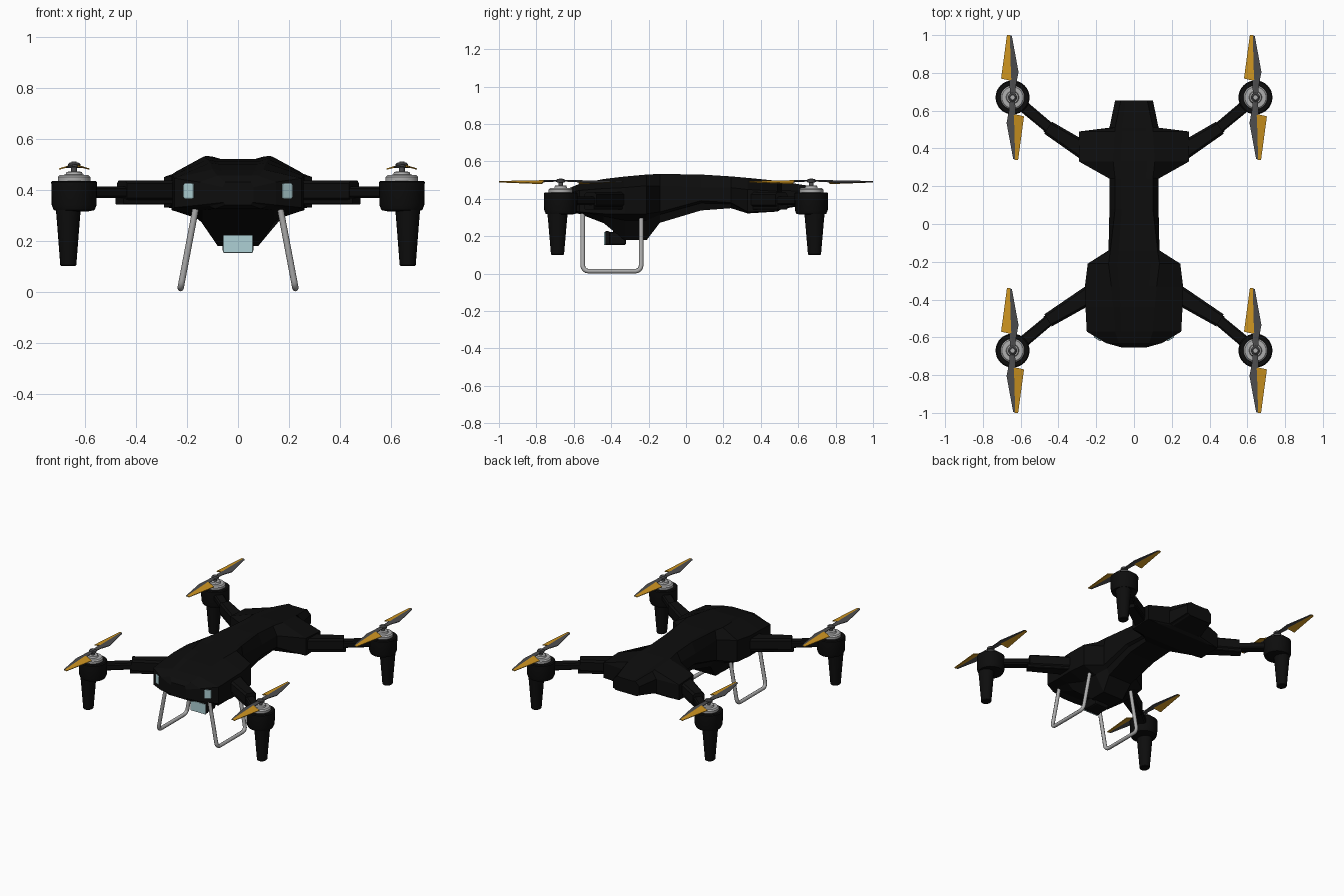
import bpy, bmesh, math
from mathutils import Matrix, Vector

if "Cube" in bpy.data.objects:
    bpy.data.objects.remove(bpy.data.objects["Cube"])


def mat(name, rgb):
    m = bpy.data.materials.new(name)
    m.diffuse_color = (*rgb, 1)
    m.use_nodes = True
    m.node_tree.nodes["Principled BSDF"].inputs["Base Color"].default_value = m.diffuse_color
    return m


BLACK = mat("matte black", (0.004, 0.004, 0.004))
GREY = mat("blade grey", (0.075, 0.075, 0.078))
ORANGE = mat("orange", (0.62, 0.30, 0.015))
SILVER = mat("silver", (0.42, 0.42, 0.42))
GLASS = mat("pale blue glass", (0.42, 0.63, 0.66))


def finish(bm, name, mats, smooth=False):
    bmesh.ops.recalc_face_normals(bm, faces=bm.faces)
    me = bpy.data.meshes.new(name)
    bm.to_mesh(me)
    bm.free()
    ob = bpy.data.objects.new(name, me)
    bpy.context.collection.objects.link(ob)
    for m in mats:
        me.materials.append(m)
    if smooth:
        bpy.ops.object.select_all(action='DESELECT')
        ob.select_set(True)
        bpy.context.view_layer.objects.active = ob
        bpy.ops.object.shade_smooth_by_angle(angle=math.radians(35))
    return ob


def loft(name, rings, m):
    bm = bmesh.new()
    vs = [[bm.verts.new(p) for p in r] for r in rings]
    n = len(vs[0])
    for a, b in zip(vs, vs[1:]):
        for i in range(n):
            j = (i + 1) % n
            bm.faces.new((a[i], a[j], b[j], b[i]))
    bm.faces.new(vs[0])
    bm.faces.new(vs[-1])
    return finish(bm, name, [m])


def lathe(name, x, y, profile, m, sx=1.0, sides=32):
    ob = loft(name, [[(x + sx * r * math.cos(2 * math.pi * i / sides),
                       y + r * math.sin(2 * math.pi * i / sides), z)
                      for i in range(sides)] for r, z in profile], m)
    bpy.ops.object.select_all(action='DESELECT')
    ob.select_set(True)
    bpy.context.view_layer.objects.active = ob
    bpy.ops.object.shade_smooth_by_angle(angle=math.radians(35))
    return ob


def box(name, centre, size, m, rot=0.0, bevel=0.0):
    bm = bmesh.new()
    bmesh.ops.create_cube(bm, size=1, matrix=Matrix.Translation(centre)
                          @ Matrix.Rotation(rot, 4, 'Z') @ Matrix.Diagonal((*size, 1)))
    if bevel:
        bmesh.ops.bevel(bm, geom=bm.edges[:], offset=bevel, segments=2, affect='EDGES', profile=0.5)
    return finish(bm, name, [m])


def beam(name, p0, p1, w0, w1, z0, z1, m, c=0.012):
    # chamfered bar running between two plan points
    p0, p1 = Vector(p0), Vector(p1)
    d = (p1 - p0).normalized()
    n = Vector((-d.y, d.x))
    rings = []
    for p, w in ((p0, w0 / 2), (p1, w1 / 2)):
        sec = [(-w, z0 + c), (-w + c, z0), (w - c, z0), (w, z0 + c),
               (w, z1 - c), (w - c, z1), (-w + c, z1), (-w, z1 - c)]
        rings.append([(p.x + n.x * s, p.y + n.y * s, z) for s, z in sec])
    return loft(name, rings, m)


# Body: lofted stations (y, ridge x, centre z, ridge z, side x, side top z, side low z, belly x, belly z)
stations = [
    (-0.655, .05, .430, .430, .06, .41, .35, .05, .340),
    (-0.63, .08, .455, .455, .15, .43, .34, .09, .325),
    (-0.57, .10, .475, .480, .25, .445, .33, .14, .320),
    (-0.44, .11, .500, .506, .257, .455, .32, .14, .270),
    (-0.33, .12, .510, .519, .26, .46, .32, .08, .180),
    (-0.21, .135, .517, .530, .245, .47, .32, .08, .180),
    (-0.14, .125, .520, .533, .135, .47, .33, .09, .272),
    (0.08, .10, .520, .530, .13, .46, .39, .10, .338),
    (0.24, .10, .515, .520, .13, .46, .38, .10, .350),
    (0.33, .11, .508, .512, .29, .45, .33, .20, .322),
    (0.49, .10, .490, .496, .29, .44, .335, .22, .332),
    (0.51, .10, .488, .493, .13, .445, .35, .10, .345),
    (0.655, .07, .466, .470, .10, .44, .38, .08, .370),
]
rings = []
for y, a, zc, zt, w, zh, zl, wb, zb in stations:
    half = [(a * 0.65, zc), (a, zt), (w, zh), (w, zl),
            (wb + 0.4 * (w - wb), zl - 0.25 * (zl - zb)), (wb, zb)]
    rings.append([(x, y, z) for x, z in half] + [(-x, y, z) for x, z in reversed(half)])
loft("body", rings, BLACK)

# Camera under the nose
box("camera_housing", (0, -0.37, 0.187), (0.112, 0.10, 0.07), BLACK, bevel=0.012)
box("camera_front", (0, -0.42, 0.19), (0.12, 0.028, 0.074), BLACK, bevel=0.008)
box("camera_lens", (0, -0.434, 0.187), (0.116, 0.008, 0.07), GLASS, bevel=0.003)
box("camera_bracket", (0, -0.365, 0.235), (0.06, 0.05, 0.08), BLACK)


def propeller(name, x, y):
    # Two point-symmetric blades, each with a grey and an orange strip
    bm = bmesh.new()
    left = [(-.012, .0, .495), (-.016, .09, .494), (-.06, .10, .481), (-.029, .33, .490)]
    ridge = [(.0, .0, .497), (-.006, .095, .497), (-.008, .112, .497), (-.014, .33, .493)]
    right = [(.012, .0, .495), (.018, .065, .493), (.031, .135, .487), (-.004, .325, .490)]
    for s in (1, -1):
        L, C, R = [[bm.verts.new((x + s * p[0], y + s * p[1], p[2])) for p in e]
                   for e in (left, ridge, right)]
        for i in range(3):
            for A, B, orange in ((L, C, i > 0), (C, R, False)):
                f = bm.faces.new((A[i], B[i], B[i + 1], A[i + 1]))
                f.material_index = 1 if orange else 0
    ob = finish(bm, name, [GREY, ORANGE])
    mod = ob.modifiers.new("thickness", 'SOLIDIFY')
    mod.thickness = 0.005
    mod.offset = 0


for sx, side in ((-1, "left"), (1, "right")):
    for sy, end in ((-1, "front"), (1, "rear")):
        tag = f"{end}_{side}"
        mx, my = 0.643 * sx, 0.67 * sy
        # Folding arm
        inner = (0.22 * sx, (0.36 if sy > 0 else 0.365) * sy)
        elbow = (0.455 * sx, 0.51 * sy)
        beam("arm_" + tag, inner, elbow, 0.10, 0.075, 0.355, 0.436, BLACK)
        beam("arm_hinge_plate_" + tag, inner, (0.465 * sx, 0.517 * sy), 0.085, 0.06,
             0.342, 0.37, BLACK, 0.004)
        beam("arm_tip_" + tag, (0.42 * sx, 0.485 * sy), (0.60 * sx, 0.635 * sy),
             0.058, 0.062, 0.368, 0.412, BLACK, 0.008)
        # Motor pod, foot and rotor
        lathe("motor_pod_" + tag, mx, my,
              [(.055, .315), (.08, .32), (.088, .34), (.09, .43), (.084, .435)], BLACK)
        lathe("foot_" + tag, 0.666 * sx, 0.687 * sy,
              [(.03, .10), (.035, .104), (.051, .29), (.055, .33)], BLACK, sx=0.9, sides=20)
        lathe("motor_cap_" + tag, mx, my,
              [(.064, .43), (.064, .45), (.056, .458), (.034, .459), (.030, .470), (.02, .471)], SILVER)
        lathe("rotor_hub_" + tag, mx, my,
              [(.012, .465), (.012, .488), (.024, .489), (.024, .501), (.016, .507)], GREY, sides=16)
        lathe("rotor_screw_" + tag, mx, my, [(.010, .505), (.010, .510)], SILVER, sides=12)
        propeller("propeller_" + tag, mx, my)

    # Front lamp on the chamfered nose corner
    box("lamp_" + side, (0.19 * sx, -0.601, 0.395), (0.045, 0.022, 0.06), GLASS,
        rot=sx * math.atan2(0.06, 0.10), bevel=0.005)

    # Landing skid: bent tube leaning outwards
    r, zb, y0, y1 = 0.03, 0.0135, -0.552, -0.24
    path = [(y0, 0.35)]
    path += [(y0 + r - r * math.cos(t), zb + r - r * math.sin(t))
             for t in (i * math.pi / 8 for i in range(5))]
    path += [(y1 - r + r * math.sin(t), zb + r - r * math.cos(t))
             for t in (i * math.pi / 8 for i in range(5))]
    path += [(y1, 0.33)]
    cu = bpy.data.curves.new("landing_skid_" + side, 'CURVE')
    cu.dimensions = '3D'
    cu.bevel_depth = 0.0125
    cu.bevel_resolution = 2
    cu.use_fill_caps = True
    sp = cu.splines.new('POLY')
    sp.points.add(len(path) - 1)
    for p, (y, z) in zip(sp.points, path):
        p.co = (sx * (0.228 - 0.19 * z), y, z, 1)
    cu.materials.append(SILVER)
    skid = bpy.data.objects.new("landing_skid_" + side, cu)
    bpy.context.collection.objects.link(skid)
    bpy.ops.object.select_all(action='DESELECT')
    skid.select_set(True)
    bpy.context.view_layer.objects.active = skid
    bpy.ops.object.convert(target='MESH')
